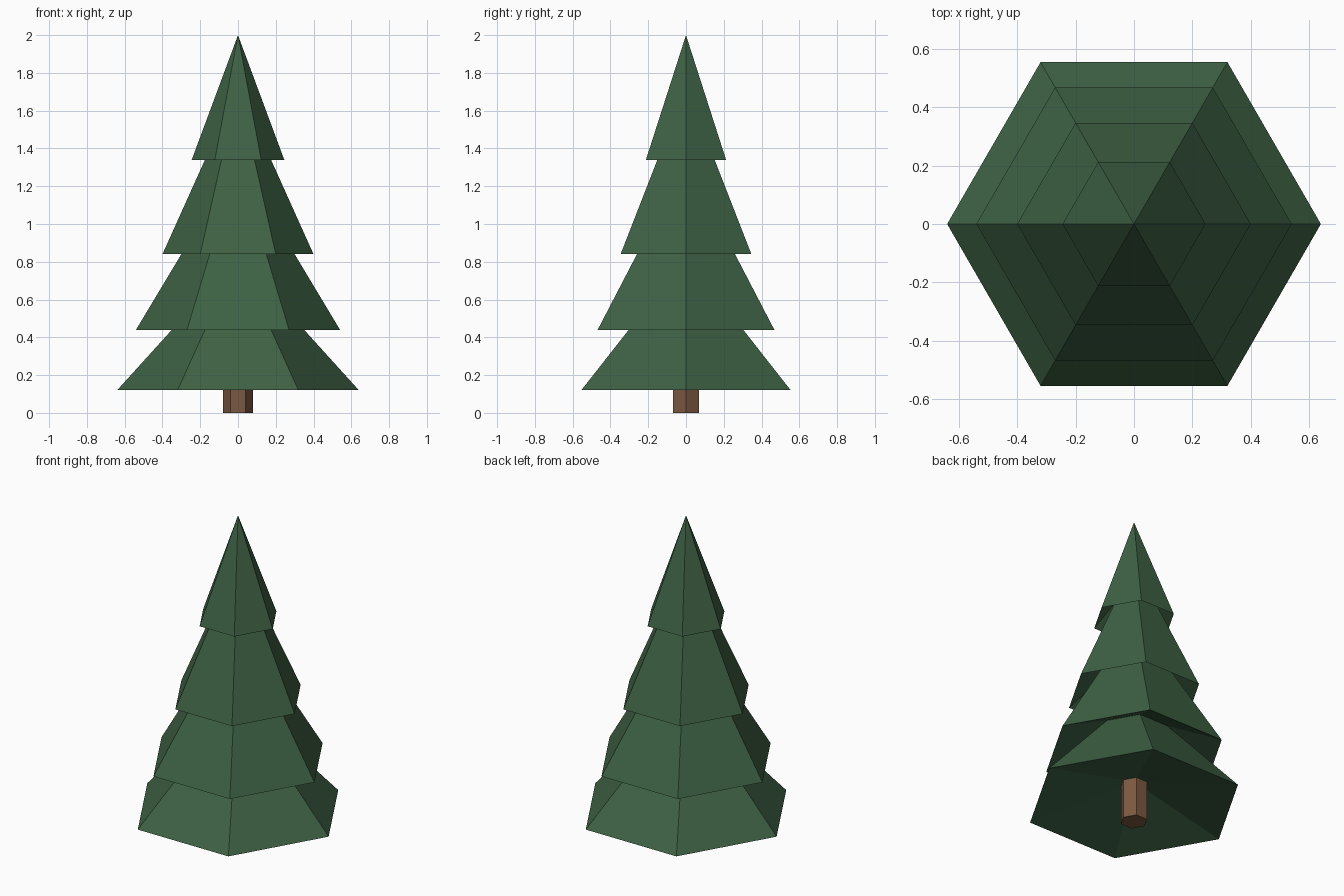
import bpy
import bmesh
from math import cos, sin, pi

if "Cube" in bpy.data.objects:
    bpy.data.objects.remove(bpy.data.objects["Cube"], do_unlink=True)

SIDES = 6


def make_material(name, color):
    mat = bpy.data.materials.new(name)
    mat.use_nodes = True
    mat.diffuse_color = (*color, 1)
    mat.node_tree.nodes["Principled BSDF"].inputs["Base Color"].default_value = (*color, 1)
    return mat


def lathe(name, profile, mat, capped=False):
    """Turn (radius, height) points into a six-sided, flat-shaded solid."""
    bm = bmesh.new()
    rings = []
    for r, z in profile:
        if r == 0:
            rings.append([bm.verts.new((0, 0, z))] * SIDES)
        else:
            angles = [2 * pi * i / SIDES for i in range(SIDES)]
            rings.append([bm.verts.new((r * cos(a), r * sin(a), z)) for a in angles])
    for low, high in zip(rings, rings[1:]):
        for i in range(SIDES):
            j = (i + 1) % SIDES
            corners = [low[i], low[j], high[j], high[i]]
            bm.faces.new(list(dict.fromkeys(corners)))
    if capped:
        bm.faces.new(rings[0][::-1])
        bm.faces.new(rings[-1])
    mesh = bpy.data.meshes.new(name)
    bm.to_mesh(mesh)
    bm.free()
    mesh.materials.append(mat)
    obj = bpy.data.objects.new(name, mesh)
    bpy.context.collection.objects.link(obj)
    return obj


needle_green = make_material("needle_green", (0.048, 0.120, 0.058))
bark_brown = make_material("bark_brown", (0.195, 0.098, 0.053))

# Trunk, reaching up to the recessed underside of the lowest tier
lathe("trunk", [(0.08, 0), (0.08, 0.25)], bark_brown, capped=True)

# Branch tiers: recessed underside, rim, then a slope up to the next tier
necks = [(0.08, 0.25), (0.205, 0.60), (0.204, 1.0), (0.103, 1.5), (0, 2.0)]
rims = [(0.64, 0.12), (0.54, 0.44), (0.40, 0.84), (0.245, 1.34)]
for n, rim in enumerate(rims):
    lathe(f"branch_tier_{n + 1}", [necks[n], rim, necks[n + 1]], needle_green)
